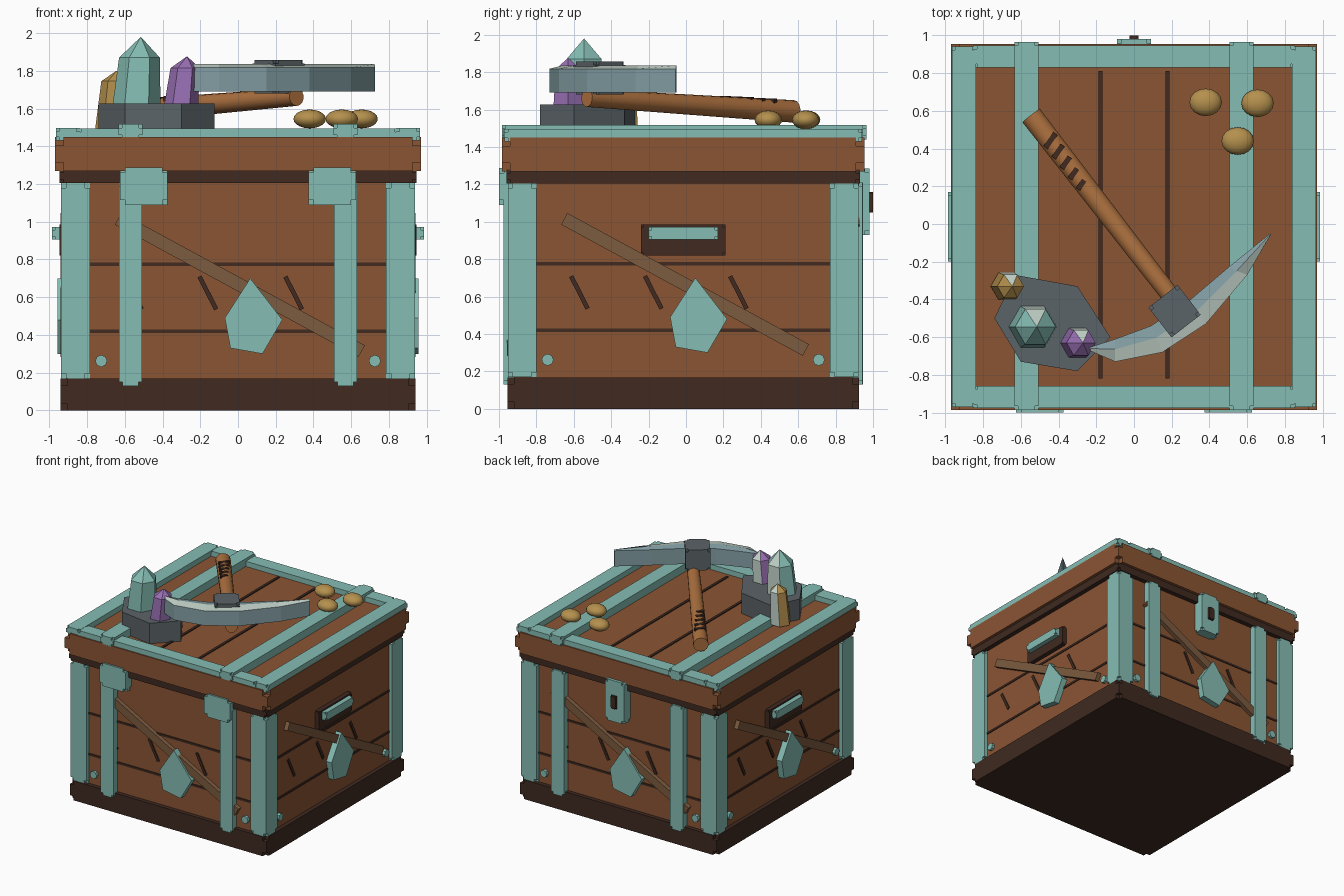
import bpy, bmesh, math
from mathutils import Matrix, Vector

if "Cube" in bpy.data.objects:
    bpy.data.objects.remove(bpy.data.objects["Cube"])

CY = -0.015  # depth centre of the chest


def material(name, col):
    m = bpy.data.materials.new(name)
    m.diffuse_color = (*col, 1)
    m.use_nodes = True
    m.node_tree.nodes["Principled BSDF"].inputs["Base Color"].default_value = m.diffuse_color
    return m


TEAL = material("teal_metal", (0.235, 0.51, 0.455))
WOOD = material("chest_wood", (0.26, 0.09, 0.034))
DARK = material("dark_wood", (0.05, 0.023, 0.015))
SHAFT = material("light_wood", (0.42, 0.165, 0.05))
PLANK = material("old_plank", (0.20, 0.105, 0.05))
STONE = material("grey_stone", (0.105, 0.125, 0.135))
STEEL = material("blue_steel", (0.23, 0.35, 0.375))
PALE = material("pale_edge", (0.52, 0.62, 0.56))
GOLD = material("gold", (0.46, 0.28, 0.075))
PURPLE = material("purple", (0.32, 0.16, 0.46))


def finish(name, bm, *mats):
    bmesh.ops.recalc_face_normals(bm, faces=bm.faces)
    me = bpy.data.meshes.new(name)
    bm.to_mesh(me)
    bm.free()
    for m in mats:
        me.materials.append(m)
    ob = bpy.data.objects.new(name, me)
    bpy.context.collection.objects.link(ob)
    return ob


def box(name, lo, hi, mat, step=0.0, matrix=Matrix()):
    """Box, optionally with stepped edges made of three crossing boxes."""
    lo, hi = Vector(lo), Vector(hi)
    size, mid = hi - lo, (lo + hi) / 2
    bm = bmesh.new()
    for axis in range(3 if step else 1):
        s = [size[i] - (2 * step if step and i != axis else 0) for i in range(3)]
        if step:  # one axis is kept short, the other two stay long
            s = [size[i] - (2 * step if i == axis else 0) for i in range(3)]
        bmesh.ops.create_cube(bm, size=1, matrix=matrix @ Matrix.Translation(mid)
                              @ Matrix.Diagonal((*s, 1)))
    return finish(name, bm, mat)


def prism(name, pts, mat, a, b, place=lambda u, v, d: (u, v, d), matrix=Matrix()):
    bm = bmesh.new()
    rings = [[bm.verts.new(matrix @ Vector(place(u, v, d))) for u, v in pts] for d in (a, b)]
    bm.faces.new(rings[0])
    bm.faces.new(rings[1])
    n = len(pts)
    for i in range(n):
        j = (i + 1) % n
        bm.faces.new((rings[0][i], rings[0][j], rings[1][j], rings[1][i]))
    return finish(name, bm, mat)


def chest_box(name, half, z0, z1, mat, step):
    return box(name, (-half, CY - half, z0), (half, CY + half, z1), mat, step)


# Chest body
chest_box("base", 0.94, 0, 0.168, DARK, 0.035)
chest_box("body", 0.905, 0.1, 1.25, WOOD, 0)
chest_box("rim", 0.945, 1.205, 1.28, DARK, 0.02)
chest_box("lid", 0.97, 1.27, 1.45, WOOD, 0.045)

# Four sides, each in its own frame (u across, outward is -y)
for k, side in enumerate(("front", "right", "back", "left")):
    M = Matrix.Translation((0, CY, 0)) @ Matrix.Rotation(k * math.pi / 2, 4, 'Z')

    def plate(part, u0, u1, z0, z1, d0, d1, mat, step=0.0, spin=0.0):
        mid = Vector(((u0 + u1) / 2, 0, (z0 + z1) / 2))
        R = Matrix.Translation(mid) @ Matrix.Rotation(spin, 4, 'Y') @ Matrix.Translation(-mid)
        return box(f"{side}_{part}", (u0, -d1, z0), (u1, -d0, z1), mat, step, M @ R)

    plate("corner_post", -0.937, -0.785, 0.17, 1.205, 0.785, 0.937, TEAL, 0.025)
    for z in (0.42, 0.775):
        plate("plank_groove", -0.79, 0.79, z - 0.009, z + 0.009, 0.9, 0.912, DARK)
    for u in (-0.555, -0.16, 0.295):
        plate("crack", u - 0.012, u + 0.012, 0.525, 0.72, 0.9, 0.914, DARK, 0, math.radians(-27))
    plate("diagonal_plank", -0.725, 0.745, 0.63, 0.7, 0.9, 0.942, PLANK, 0, math.radians(28.5))

    def on_side(u, v, d):
        return (u, -d, v)
    prism(side + "_patch", [(0.065, 0.70), (0.235, 0.48), (0.13, 0.30), (-0.04, 0.33), (-0.07, 0.49)],
          TEAL, 0.9, 0.957, on_side, M)
    for u in (-0.725, 0.725):
        prism(side + "_rivet", [(u + 0.032 * math.cos(a * math.pi / 4), 0.262 + 0.032 * math.sin(a * math.pi / 4))
                                for a in range(8)], TEAL, 0.9, 0.93, on_side, M)

    if k % 2 == 0:  # straps on front and back
        for u in (-0.57, 0.57):
            plate("strap", u - 0.062, u + 0.062, 0.13, 1.21, 0.89, 0.96, TEAL, 0.02)
    else:  # carrying handles on the two ends
        plate("handle_plate", -0.225, 0.225, 0.82, 0.985, 0.9, 0.945, DARK, 0.012)
        plate("handle", -0.185, 0.185, 0.905, 0.973, 0.93, 0.987, TEAL, 0.016)
    if k == 0:
        for u in (-0.5, 0.5):
            plate("hinge", u - 0.125, u + 0.125, 1.09, 1.288, 0.9, 0.985, TEAL, 0.026)
    if k == 2:
        plate("lock", -0.09, 0.09, 0.93, 1.285, 0.9, 0.995, TEAL, 0.022)
        plate("keyhole", -0.025, 0.025, 1.05, 1.16, 0.98, 1.015, DARK, 0.01)

# Lid frame, straps and grooves
for s in (-1, 1):
    x, y = s * 0.902, CY + s * 0.902
    box("lid_side_rail", (x - 0.064, CY - 0.955, 1.43), (x + 0.064, CY + 0.955, 1.497), TEAL, 0.018)
    box("lid_end_rail", (-0.85, y - 0.058, 1.43), (0.85, y + 0.058, 1.495), TEAL, 0.018)
    x = s * 0.57
    box("lid_strap", (x - 0.064, -0.985, 1.44), (x + 0.064, 0.965, 1.518), TEAL, 0.02)
    x = s * 0.178
    box("lid_groove", (x - 0.011, -0.82, 1.445), (x + 0.011, 0.81, 1.458), DARK)

# Rock with crystals
prism("rock", [(-0.74, -0.5), (-0.63, -0.27), (-0.3, -0.33), (-0.125, -0.6), (-0.3, -0.78), (-0.6, -0.73)],
      STONE, 1.45, 1.627)


def crystal(name, x, y, r, z0, z1, z2, lean, mat):
    bm = bmesh.new()
    def ring(rad, dx, z):
        return [bm.verts.new((x + dx + rad * math.cos(i * math.pi / 3),
                              y + rad * math.sin(i * math.pi / 3), z)) for i in range(6)]
    low, high = ring(r, 0, z0), ring(r * 0.83, lean * 0.7, z1)
    tip = bm.verts.new((x + lean, y, z2))
    bm.faces.new(low)
    for i in range(6):
        j = (i + 1) % 6
        a = bm.faces.new((low[i], low[j], high[j], high[i]))
        b = bm.faces.new((high[i], high[j], tip))
        a.material_index = b.material_index = int(i == 1)  # pale rear facet
    return finish(name, bm, mat, PALE)


crystal("large_crystal", -0.54, -0.545, 0.13, 1.58, 1.87, 1.98, 0.025, TEAL)
crystal("purple_crystal", -0.305, -0.63, 0.093, 1.58, 1.815, 1.877, 0.035, PURPLE)
crystal("gold_crystal", -0.675, -0.33, 0.085, 1.47, 1.745, 1.80, 0.03, GOLD)

# Gold nuggets
for x, y in ((0.38, 0.645), (0.655, 0.64), (0.55, 0.44)):
    bm = bmesh.new()
    bmesh.ops.create_uvsphere(bm, u_segments=16, v_segments=10, radius=1,
                              matrix=Matrix.Translation((x, y, 1.545)) @ Matrix.Diagonal((0.086, 0.073, 0.05, 1)))
    for f in bm.faces:
        f.smooth = True
    finish("nugget", bm, GOLD)

# Pickaxe shaft: tapered cylinder from butt to head
butt, top = Vector((-0.545, 0.575, 1.59)), Vector((0.31, -0.53, 1.662))
axis = top - butt
turn = axis.to_track_quat('Z', 'Y').to_matrix().to_4x4()
bm = bmesh.new()
bmesh.ops.create_cone(bm, cap_ends=True, segments=14, radius1=0.06, radius2=0.048, depth=axis.length,
                      matrix=Matrix.Translation((butt + top) / 2) @ turn)
for f in bm.faces:
    f.smooth = len(f.verts) == 4
finish("pickaxe_shaft", bm, SHAFT)

# Grip notches along the upper side of the shaft
heading = math.atan2(axis.y, axis.x)
for i in range(5):
    p = butt + axis * (0.12 + 0.05 * i)
    M = Matrix.Translation(p) @ Matrix.Rotation(heading + 0.3, 4, 'Z')
    box("grip_wrap", (-0.014, -0.045, 0.02), (0.014, 0.045 - 0.008 * i, 0.06), DARK, 0, M)

# Pickaxe head: curved blade with a pale bevelled outer edge
outer = [(-0.25, -0.665), (-0.10, -0.73), (0.15, -0.68), (0.38, -0.53), (0.6, -0.27), (0.727, -0.055)]
inner = [(-0.24, -0.655), (-0.10, -0.61), (0.09, -0.54), (0.30, -0.40), (0.5, -0.23), (0.722, -0.05)]
bm = bmesh.new()
sections = []
for (ox, oy), (ix, iy) in zip(outer, inner):
    mx, my = ox * 0.45 + ix * 0.55, oy * 0.45 + iy * 0.55
    sections.append([bm.verts.new(v) for v in (
        (ox, oy, 1.69), (ox, oy, 1.818), (mx, my, 1.835), (ix, iy, 1.825), (ix, iy, 1.69))])
for a, b in zip(sections, sections[1:]):
    for i in range(5):
        j = (i + 1) % 5
        f = bm.faces.new((a[i], a[j], b[j], b[i]))
        f.material_index = int(i == 1)
bm.faces.new(sections[0])
bm.faces.new(sections[-1])
finish("pickaxe_blade", bm, STEEL, PALE)
M = Matrix.Translation((0.215, -0.462, 0)) @ Matrix.Rotation(heading, 4, 'Z')
box("pickaxe_socket", (-0.1, -0.098, 1.68), (0.1, 0.098, 1.858), STONE, 0.02, M)
